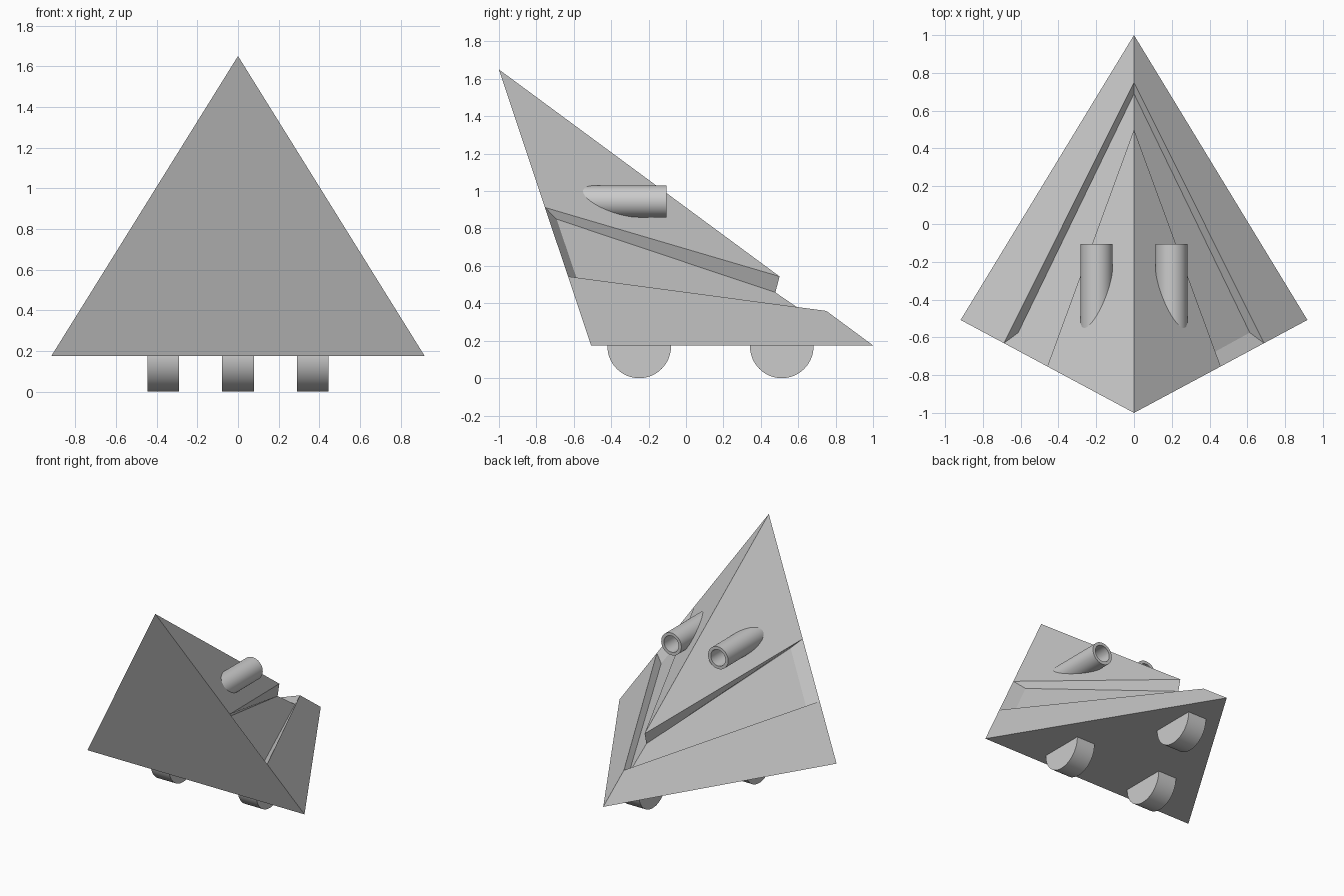
import bpy, bmesh, math
from mathutils import Vector, Matrix

if "Cube" in bpy.data.objects:
    bpy.data.objects.remove(bpy.data.objects["Cube"])


def finish(bm, name, smooth=False):
    bmesh.ops.recalc_face_normals(bm, faces=bm.faces)
    mesh = bpy.data.meshes.new(name)
    bm.to_mesh(mesh)
    bm.free()
    obj = bpy.data.objects.new(name, mesh)
    bpy.context.collection.objects.link(obj)
    if smooth:
        bpy.ops.object.select_all(action='DESELECT')
        obj.select_set(True)
        bpy.context.view_layer.objects.active = obj
        bpy.ops.object.shade_smooth_by_angle(angle=math.radians(35))
    return obj


# Hull: leaning tetrahedron with a recessed band on each side
BASE = 0.175
apex = Vector((0, -1, 1.65))
corner = Vector((0.918, -0.508, BASE))
nose = Vector((0, 1, BASE))

bm = bmesh.new()
v_apex, v_nose = bm.verts.new(apex), bm.verts.new(nose)
upper_mid = bm.verts.new(apex.lerp(nose, 0.75))
lower_mid = bm.verts.new(apex.lerp(nose, 0.875))
floor_up = bm.verts.new((0, 0.478, 0.458))
floor_low = bm.verts.new((0, 0.69, 0.313))
rims = []
for s in (1, -1):
    pts = [corner, apex.lerp(corner, 0.5), apex.lerp(corner, 0.75),
           Vector((0.40, -0.692, 0.85)), Vector((0.613, -0.575, 0.505))]
    foot, up, low, in_up, in_low = [bm.verts.new((s * p.x, p.y, p.z)) for p in pts]
    rims.append((up, low, foot))
    for f in ((v_apex, up, upper_mid),                # upper panel
              (low, foot, v_nose, lower_mid),         # lower panel
              (up, upper_mid, floor_up, in_up),       # recess walls
              (low, lower_mid, floor_low, in_low),
              (up, low, in_low, in_up),
              (in_up, floor_up, floor_low, in_low)):  # recess floor
        bm.faces.new(f)
bm.faces.new((v_apex, *rims[0], *reversed(rims[1])))  # front
bm.faces.new((rims[0][2], rims[1][2], v_nose))        # underside
finish(bm, "hull")


# Wheels: half discs below the hull, axles along x
def wheel(name, x, y, r=0.17, width=0.155):
    bm = bmesh.new()
    bmesh.ops.create_cone(bm, cap_ends=True, segments=64, radius1=r, radius2=r, depth=width,
                          matrix=Matrix.Translation((x, y, r)) @ Matrix.Rotation(math.pi / 2, 4, 'Y'))
    cut = bmesh.ops.bisect_plane(bm, geom=bm.verts[:] + bm.edges[:] + bm.faces[:],
                                 plane_co=(0, 0, BASE + 0.004), plane_no=(0, 0, 1), clear_outer=True)
    bmesh.ops.holes_fill(bm, edges=[e for e in cut['geom_cut'] if isinstance(e, bmesh.types.BMEdge)])
    finish(bm, name, True)


wheel("wheel_left", -0.368, -0.25)
wheel("wheel_right", 0.368, -0.25)
wheel("wheel_rear", 0, 0.512)


# Tubes: hollow barrels along y, sunk into the side panels
def tube(name, x, z=0.945, y0=-0.62, y1=-0.105, outer=0.085, inner=0.062, n=48):
    bm = bmesh.new()
    rings = []
    for r, y in ((outer, y0), (outer, y1), (inner, y1), (inner, y0)):
        rings.append([bm.verts.new((x + r * math.cos(2 * math.pi * i / n), y,
                                    z + r * math.sin(2 * math.pi * i / n))) for i in range(n)])
    for k in range(4):
        a, b = rings[k], rings[(k + 1) % 4]
        for i in range(n):
            j = (i + 1) % n
            bm.faces.new((a[i], a[j], b[j], b[i]))
    finish(bm, name, True)


tube("tube_left", -0.198)
tube("tube_right", 0.198)
